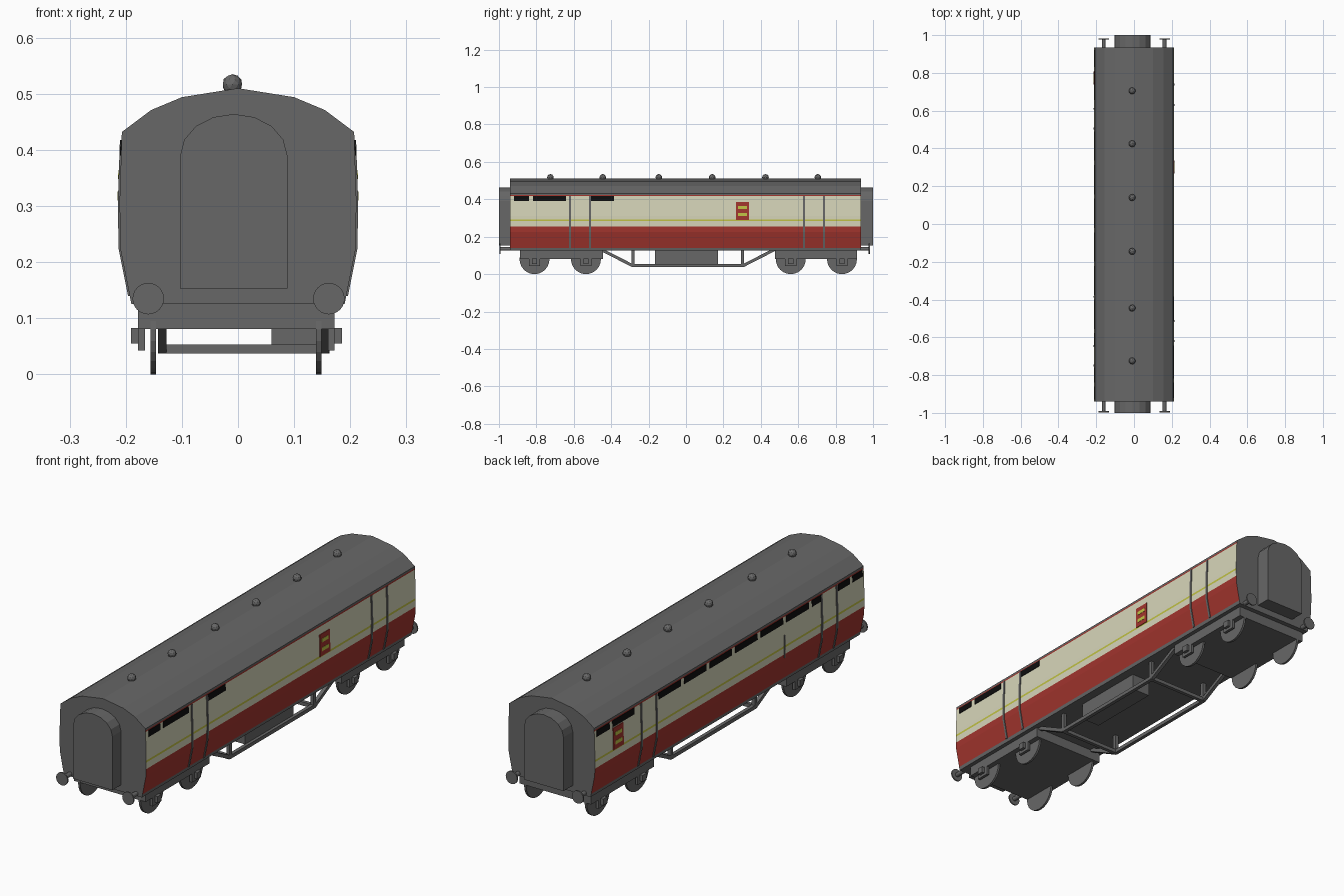
import bpy, bmesh, math
from mathutils import Vector, Matrix

if "Cube" in bpy.data.objects:
    bpy.data.objects.remove(bpy.data.objects["Cube"])


def material(name, rgb):
    m = bpy.data.materials.new(name)
    m.diffuse_color = (*rgb, 1)
    m.use_nodes = True
    m.node_tree.nodes["Principled BSDF"].inputs["Base Color"].default_value = m.diffuse_color
    return m


GREY = material("dark grey", (0.135, 0.135, 0.135))
RED = material("deep red", (0.36, 0.035, 0.027))
CREAM = material("cream", (0.68, 0.67, 0.49))
LIME = material("lime yellow", (0.53, 0.54, 0.06))
BLACK = material("black", (0.004, 0.004, 0.004))


def finish(name, bm, mats):
    bmesh.ops.recalc_face_normals(bm, faces=bm.faces)
    me = bpy.data.meshes.new(name)
    bm.to_mesh(me)
    bm.free()
    for m in mats:
        me.materials.append(m)
    ob = bpy.data.objects.new(name, me)
    bpy.context.collection.objects.link(ob)
    return ob


def add_box(bm, x0, x1, y0, y1, z0, z1):
    mat = Matrix.Translation(((x0 + x1) / 2, (y0 + y1) / 2, (z0 + z1) / 2))
    mat = mat @ Matrix.Diagonal((x1 - x0, y1 - y0, z1 - z0, 1))
    bmesh.ops.create_cube(bm, size=1, matrix=mat)


def add_cyl(bm, c, r, depth, axis, seg=20):
    rot = Matrix.Rotation(math.pi / 2, 4, 'Y' if axis == 'X' else 'X')
    bmesh.ops.create_cone(bm, cap_ends=True, segments=seg, radius1=r, radius2=r,
                          depth=depth, matrix=Matrix.Translation(c) @ rot)


def add_bar(bm, a, b, w):
    # square bar between two points
    a, b = Vector(a), Vector(b)
    d = b - a
    mat = Matrix.Translation((a + b) / 2) @ d.to_track_quat('Z', 'Y').to_matrix().to_4x4()
    bmesh.ops.create_cube(bm, size=1, matrix=mat @ Matrix.Diagonal((w, w, d.length, 1)))


def add_prism(bm, pts, y0, y1):
    # extrude an x-z outline along y
    f = bm.faces.new([bm.verts.new((x, y0, z)) for x, z in pts])
    ext = bmesh.ops.extrude_face_region(bm, geom=[f])
    vs = [v for v in ext["geom"] if isinstance(v, bmesh.types.BMVert)]
    bmesh.ops.translate(bm, verts=vs, vec=(0, y1 - y0, 0))


# Body: bellied side, cut at the paint lines
SIDE = [(0.19, 0.125), (0.21, 0.225), (0.211, 0.31), (0.207, 0.432)]


def side_x(z):
    for (x0, z0), (x1, z1) in zip(SIDE, SIDE[1:]):
        if z <= z1:
            return x0 + (x1 - x0) * (z - z0) / (z1 - z0)
    return SIDE[-1][0]


zs = sorted([z for _, z in SIDE] + [0.14, 0.255, 0.284, 0.293, 0.418, 0.424])
half = [(side_x(z), z) for z in zs] + [(0.155, 0.471), (0.1, 0.494)]
outline = half + [(0, 0.51)] + [(-x, z) for x, z in reversed(half)]
bm = bmesh.new()
add_prism(bm, outline, -0.94, 0.935)
bmesh.ops.recalc_face_normals(bm, faces=bm.faces)
for f in bm.faces:
    z = f.calc_center_median().z
    if abs(f.normal.x) < 0.9 or z < 0.14 or z > 0.424:
        f.material_index = 0
    elif z < 0.255 or z > 0.418:
        f.material_index = 1
    else:
        f.material_index = 3 if 0.284 < z < 0.293 else 2
finish("coach_body", bm, [GREY, RED, CREAM, LIME])


def side_plates(name, mat, plates, t=0.002):
    # thin plates hugging the side: (side, y0, y1, z0, z1)
    bm = bmesh.new()
    for s, y0, y1, z0, z1 in plates:
        cuts = [z0] + [z for _, z in SIDE if z0 < z < z1] + [z1]
        pts = [(s * (side_x(z) + t), z) for z in cuts]
        pts += [(s * (side_x(z) - 0.002), z) for z in reversed(cuts)]
        add_prism(bm, pts, y0, y1)
    finish(name, bm, [mat])


# Windows high on each side
left_windows = [(0.83, 0.92), (0.657, 0.81), (-0.84, -0.76), (-0.93, -0.86)]
left_windows += [(0.335 - 0.178 * i, 0.49 - 0.178 * i) for i in range(6)]
left_windows += [(-0.645, -0.578)]
right_windows = [(-0.92, -0.84), (-0.818, -0.642), (-0.513, -0.385)]
side_plates("windows", BLACK, [(-1, a, b, 0.39, 0.418) for a, b in left_windows]
            + [(1, a, b, 0.39, 0.418) for a, b in right_windows])

# Door edges and a short handrail
doors = [(1, y) for y in (-0.62, -0.513, 0.631, 0.738)]
doors += [(-1, y) for y in (0.61, 0.505, -0.645, -0.75)]
side_plates("door_edges", GREY, [(s, y - 0.005, y + 0.005, 0.14, 0.418) for s, y in doors]
            + [(-1, -0.388, -0.382, 0.24, 0.34)], 0.003)

# Red panels with pale slots
panels = [(1, 0.267), (-1, 0.738)]
side_plates("side_panels", RED, [(s, y, y + 0.07, 0.289, 0.385) for s, y in panels], 0.003)
side_plates("panel_slots", LIME, [(s, y + 0.012, y + 0.058, z, z + 0.016)
                                  for s, y in panels for z in (0.31, 0.348)], 0.004)

# Arched gangways at both ends
cx, w = -0.0075, 0.0955
arch = [(cx - w, 0.153), (cx + w, 0.153)]
arch += [(cx + w * math.cos(a), 0.39 + 0.074 * math.sin(a))
         for a in [math.pi * i / 8 for i in range(9)]]
bm = bmesh.new()
add_prism(bm, arch, -1.0, -0.935)
add_prism(bm, arch, 0.93, 1.0)
finish("gangways", bm, [GREY])

# Roof vents
bm = bmesh.new()
for y in (0.705, 0.425, 0.14, -0.145, -0.445, -0.725):
    bmesh.ops.create_icosphere(bm, subdivisions=2, radius=0.018,
                               matrix=Matrix.Translation((-0.01, y, 0.517)))
finish("roof_vents", bm, [GREY])

# Buffers
bm = bmesh.new()
for x in (-0.16, 0.162):
    for y0, y1 in ((-0.93, -0.997), (0.93, 0.983)):
        s = 1 if y1 > 0 else -1
        add_cyl(bm, (x, (y0 + y1) / 2, 0.135), 0.01, abs(y1 - y0), 'Y', 12)
        add_cyl(bm, (x, y1 - s * 0.003, 0.135), 0.028, 0.006, 'Y', 24)
finish("buffers", bm, [GREY])

# Bogies, wheels and axle boxes
bm = bmesh.new()
for y0, y1 in ((-0.888, -0.444), (0.476, 0.914)):
    add_box(bm, -0.178, 0.172, y0, y1, 0.081, 0.13)
finish("bogie_frames", bm, [GREY])
wheels, boxes = bmesh.new(), bmesh.new()
for y in (-0.81, -0.535, 0.56, 0.834):
    for s in (-1, 1):
        add_cyl(wheels, (s * 0.1475 - 0.0035, y, 0.08), 0.08, 0.01, 'X', 24)
        xa, xb, xc = [s * v - 0.003 for v in (0.163, 0.175, 0.188)]
        add_box(boxes, min(xa, xb), max(xa, xb), y - 0.03, y + 0.03, 0.043, 0.085)
        add_box(boxes, min(xb, xc), max(xb, xc), y - 0.014, y + 0.014, 0.055, 0.083)
finish("wheels", wheels, [GREY])
finish("axle_boxes", boxes, [GREY])

# Underframe trusses with cross bars
bm = bmesh.new()
for x in (-0.135, 0.155):
    path = [(x, -0.455, 0.132), (x, -0.285, 0.045), (x, 0.305, 0.045), (x, 0.475, 0.132)]
    for a, b in zip(path, path[1:]):
        add_bar(bm, a, b, 0.016)
    for y in (-0.283, 0.302):
        add_bar(bm, (x, y, 0.04), (x, y, 0.13), 0.016)
for y in (-0.283, 0.302):
    add_bar(bm, (-0.14, y, 0.045), (0.16, y, 0.045), 0.016)
finish("truss_frame", bm, [GREY])

# Equipment box under the floor
bm = bmesh.new()
add_box(bm, 0.06, 0.15, -0.166, 0.171, 0.053, 0.13)
finish("equipment_box", bm, [GREY])
